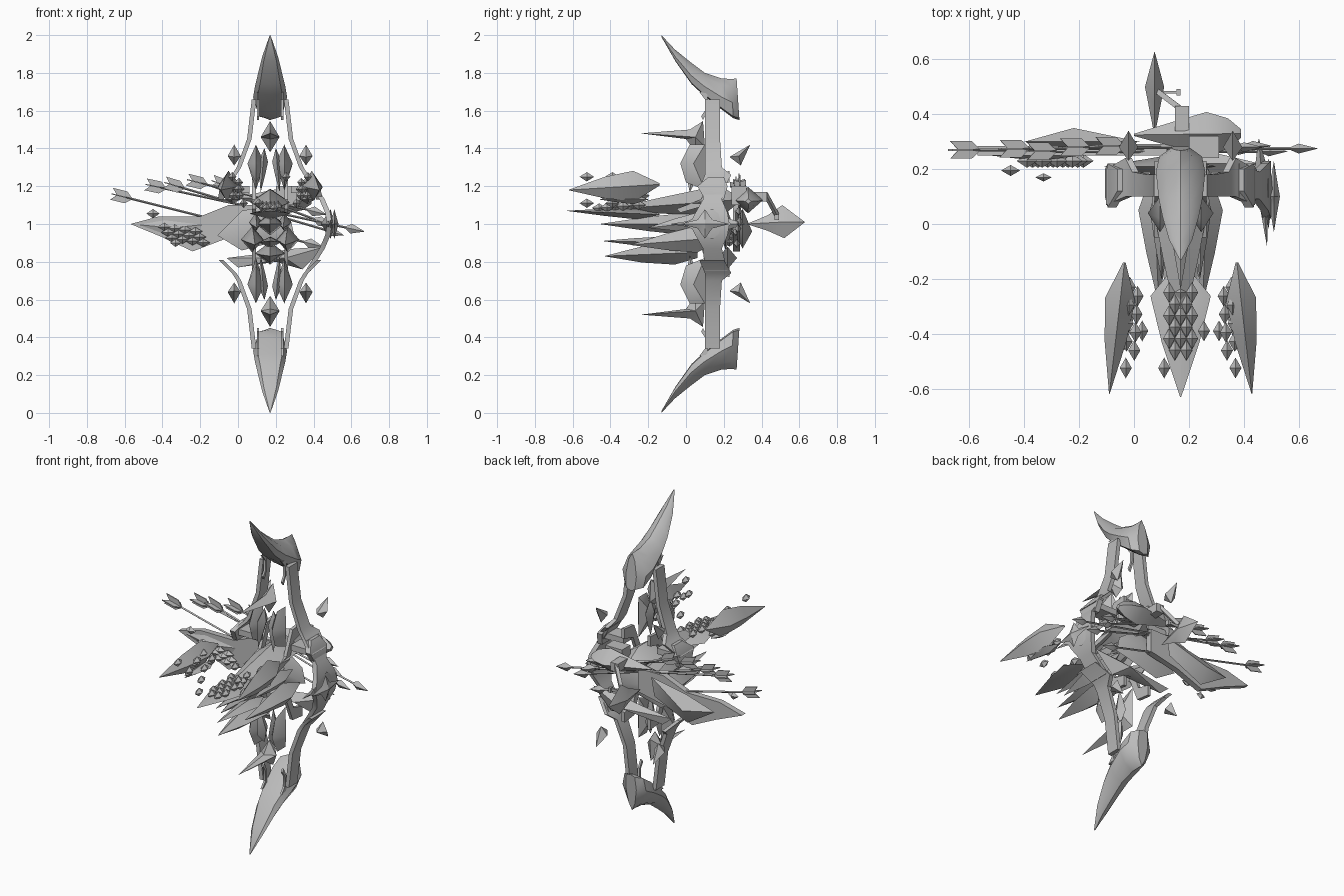
import bpy, bmesh, math
from mathutils import Vector

if "Cube" in bpy.data.objects:
    bpy.data.objects.remove(bpy.data.objects["Cube"])

CX, CZ = 0.17, 1.0          # mirror planes of the frame
grey = bpy.data.materials.new("stone grey")
grey.diffuse_color = (0.5, 0.5, 0.5, 1)
grey.use_nodes = True
grey.node_tree.nodes["Principled BSDF"].inputs["Base Color"].default_value = grey.diffuse_color


def build(name, parts, mirror=""):
    """Make one object from (verts, faces) parts, with optional mirrored copies."""
    flips = [(1, 1)]
    if "x" in mirror:
        flips += [(-1, s) for _, s in flips]
    if "z" in mirror:
        flips += [(s, -1) for s, _ in flips]
    bm = bmesh.new()
    for sx, sz in flips:
        for verts, faces in parts:
            vs = [bm.verts.new((CX + sx * (v[0] - CX), v[1], CZ + sz * (v[2] - CZ))) for v in verts]
            for f in faces:
                bm.faces.new([vs[i] for i in f])
    bmesh.ops.remove_doubles(bm, verts=bm.verts, dist=0.00001)
    bmesh.ops.recalc_face_normals(bm, faces=bm.faces)
    me = bpy.data.meshes.new(name)
    bm.to_mesh(me)
    bm.free()
    me.materials.append(grey)
    for p in me.polygons:
        p.use_smooth = True
    me.set_sharp_from_angle(angle=math.radians(35))
    ob = bpy.data.objects.new(name, me)
    bpy.context.collection.objects.link(ob)
    return ob


def loft(rings):
    """Skin a list of equally sized rings and cap both ends."""
    n = len(rings[0])
    verts = [v for r in rings for v in r]
    faces = [(k * n + i, k * n + (i + 1) % n, (k + 1) * n + (i + 1) % n, (k + 1) * n + i)
             for k in range(len(rings) - 1) for i in range(n)]
    faces += [tuple(range(n)), tuple(range(len(verts) - n, len(verts)))]
    return verts, faces


def blade(a, b, w, h, side=(1, 0, 0), prof=((0, .04), (.3, 1), (.62, .62), (1, .02))):
    """Tapered shard of diamond section from a to b."""
    a, b = Vector(a), Vector(b)
    d = (b - a).normalized()
    s = Vector(side)
    s = (s - d * s.dot(d)).normalized()
    u = d.cross(s)
    return loft([[a.lerp(b, t) + q for q in (s * w * k, u * h * k, -s * w * k, -u * h * k)]
                 for t, k in prof])


def plate(pts, axis, lo, hi):
    """Extrude an outline along x ('x': y,z points) or y ('y': x,z points)."""
    put = (lambda p, c: (c, p[0], p[1])) if axis == "x" else (lambda p, c: (p[0], c, p[1]))
    return loft([[put(p, lo) for p in pts], [put(p, hi) for p in pts]])


def ridged(pts, mid, axis, c, t):
    """Outline with a raised centre on both sides, like a faceted gem plate."""
    put = (lambda p, d: (c + d, p[0], p[1])) if axis == "x" else (lambda p, d: (p[0], c + d, p[1]))
    n = len(pts)
    v = [put(p, 0) for p in pts] + [put(mid, -t), put(mid, t)]
    return v, [(i, (i + 1) % n, n + s) for i in range(n) for s in (0, 1)]


def box(x0, x1, y0, y1, z0, z1):
    return plate([(x0, z0), (x1, z0), (x1, z1), (x0, z1)], "y", y0, y1)


def limb(path, t):
    """Flat strip following (x, z, front y, back y) stations."""
    return loft([[(x - t, y0, z), (x + t, y0, z), (x + t, y1, z), (x - t, y1, z)]
                 for x, z, y0, y1 in path])


def gem(p, rx=.022, ry=.038, rz=.025):
    x, y, z = p
    v = [(x + rx, y, z), (x, y + ry, z), (x - rx, y, z), (x, y - ry, z), (x, y, z + rz), (x, y, z - rz)]
    return v, [f for i in range(4) for f in ((i, (i + 1) % 4, 4), (i, (i + 1) % 4, 5))]


# Curved tip horns: (outer y,z), (inner y,z), half width
rings = []
for (oy, oz), (iy, iz), w in (((-.13, 2.0), (-.13, 1.99), .004), ((-.06, 1.925), (-.055, 1.86), .042),
                              ((.02, 1.86), (.03, 1.74), .066), ((.1, 1.80), (.09, 1.685), .08),
                              ((.19, 1.77), (.19, 1.605), .09), ((.24, 1.768), (.25, 1.56), .078),
                              ((.268, 1.77), (.283, 1.55), .035)):
    rings.append([(CX + w * k, oy + (iy - oy) * t, oz + (iz - oz) * t) for k, t in
                  ((0, 0), (.6, .2), (1, .6), (.8, .95), (0, 1), (-.8, .95), (-1, .6), (-.6, .2))])
build("tip_horn", [loft(rings)], "z")
build("horn_fin", [plate([(.07, 1.70), (.1, 1.66), (.1, 1.6), (.08, 1.57), (.09, 1.55), (.115, 1.6),
                          (.115, 1.69)], "x", .10, .112)], "xz")

# Bow limbs
build("upper_limb", [limb([(.255, 1.66, .10, .18), (.28, 1.45, .10, .18), (.335, 1.3, .10, .19),
                           (.36, 1.26, .10, .24), (.43, 1.19, .07, .2)], .012)], "xz")
build("right_grip_limb", [limb([(.37, 1.25, .1, .22), (.445, 1.13, .09, .19), (.475, 1.06, .05, .22),
                                (.485, 1.0, .02, .23), (.475, .94, .05, .22), (.445, .87, .09, .19),
                                (.37, .75, .1, .22)], .014)])
build("limb_bracket", [plate([(.23, 1.28), (.14, 1.27), (.08, 1.13), (-.05, 1.08), (-.03, 1.06),
                              (.11, 1.1), (.15, 1.2), (.23, 1.22)], "x", .245, .265)], "xz")

# Four-pointed star on the right side
star = [(.1 + r * math.cos(i * math.pi / 4), 1 + .6 * r * math.sin(i * math.pi / 4))
        for i, r in enumerate([.13, .055] * 4)]
build("side_star", [ridged(star, (.1, 1), "x", .51, .022),
                    blade((.455, .31, 1.0), (.485, -.08, 1.0), .025, .04),
                    ridged([(.24, 1), (.14, 1.08), (-.02, 1), (.14, .92)], (.12, 1), "x", .49, .02)])

# Central body and its layered front blades
build("central_body", [blade((CX, .29, 1.13), (CX, -.36, 1.08), .105, .07,
                             prof=((0, .08), (.12, .9), (.32, 1), (.65, .6), (1, .12))),
                       blade((CX, .2, 1.0), (CX, -.45, 1.0), .075, .06)])
build("front_blade", [blade((CX, -.14, 1.05), (CX, -.63, 1.07), .11, .03,
                            prof=((0, .1), (.25, 1), (.6, .62), (1, .02)))])
build("lower_front_blade", [blade((CX, .06, .85), (CX, -.43, .83), .08, .06,
                                  prof=((0, .5), (.25, 1), (.6, .7), (1, .02))),
                            blade((CX, .0, .9), (CX, -.44, .91), .06, .03)])
build("flank_blade", [blade((.27, .2, .93), (.25, -.29, .89), .06, .07),
                      blade((.25, .16, 1.02), (.24, -.2, .98), .035, .05)], "x")
build("outer_front_blade", [blade((.375, -.14, 1.21), (.43, -.62, 1.18), .055, .08,
                                  prof=((0, .08), (.28, 1), (.6, .72), (1, .02))),
                            blade((.365, -.2, 1.13), (.375, -.46, 1.13), .04, .025)], "x")

# Shards along the bow
build("inner_spike", [ridged([(-.24, 1.48), (.02, 1.5), (.09, 1.545), (.1, 1.41), (.05, 1.38), (0, 1.45)],
                             (.05, 1.46), "x", CX, .05)], "z")
build("inner_shard", [ridged([(.1, 1.42), (.02, 1.42), (-.03, 1.32), (.0, 1.22), (.1, 1.18)],
                             (.04, 1.32), "x", .245, .045),
                      blade((.20, .05, 1.40), (.22, .02, 1.17), .025, .05)], "xz")
build("rear_shard", [ridged([(.34, 1.42), (.23, 1.355), (.29, 1.31)], (.28, 1.36), "x", .36, .035)], "xz")
build("cross_mount", [box(.28, .42, .1, .19, 1.165, 1.2),
                      limb([(.385, 1.25, .12, .2), (.42, 1.2, .06, .22), (.43, 1.13, .1, .2)], .016)], "x")

# Left wing, made of overlapping slabs
wing = [(-.57, 1.0), (-.42, 1.04), (-.2, 1.04), (-.05, 1.1), (.12, 1.1), (.12, .96),
        (-.07, .92), (-.24, .855), (-.4, .93)]
build("left_wing", [plate(wing, "y", .25, .285),
                    ridged([(-.4, .98), (-.22, 1.035), (.02, 1.08), (.0, .97), (-.22, .87)],
                           (-.22, .96), "y", .3, .05),
                    ridged([(-.57, 1.0), (-.4, 1.03), (-.15, 1.0), (-.22, .9), (-.4, .94)],
                           (-.35, .98), "y", .255, .025)])
saddle = [(-.11, .94), (.02, 1.07), (.17, 1.1), (.28, 1.02), (.3, .93), (.17, .9), (.02, .86)]
build("saddle", [ridged(saddle, (.12, .99), "y", .21, .04)])
cradle = [(-.06, .82), (.0, .77), (.2, .8), (.34, .76), (.46, .88), (.3, .87), (.1, .84)]
build("lower_cradle", [ridged(cradle, (.25, .82), "y", .22, .05)])

# Quiver hull behind the body
build("quiver_hull", [blade((.39, .33, 1.12), (.0, .325, 1.14), .08, .07, (0, 1, 0),
                            ((0, .2), (.12, .7), (.32, 1), (.65, .55), (1, .05))),
                      box(.2, .31, .24, .32, 1.1, 1.2)])

# Bundle of arrows
arrows = []
for i, (x0, z0, x1, z1) in enumerate(((-.67, 1.16, .45, .88), (-.49, 1.21, .67, .96), (-.39, 1.22, .56, .94),
                                      (-.27, 1.235, .47, 1.05), (-.14, 1.23, .5, .99))):
    y = (.27, .275, .265, .28, .285)[i]
    a, b = Vector((x0, y, z0)), Vector((x1, y, z1))
    d = (b - a).normalized()
    n = Vector((-d.z, 0, d.x))
    arrows.append(blade(a + d * .03, b - d * .05, .006, .006, (0, 1, 0), ((0, 1), (1, 1))))
    arrows.append(blade(b - d * .11, b, .018, .026, (0, 1, 0), ((0, .1), (.35, 1), (1, .02))))
    out = [a + d * s + n * k for s, k in ((.03, 0), (0, .032), (.08, .032), (.115, 0), (.08, -.032), (0, -.032))]
    arrows.append(plate([(p.x, p.z) for p in out], "y", y - .003, y + .003))
    vane = [(p.x, y + k, p.z) for p, k in ((a + d * .03, 0), (a, .032), (a + d * .08, .032), (a + d * .115, 0),
                                           (a + d * .08, -.032), (a, -.032))]
    arrows.append(loft([[Vector(v) + n * .003 for v in vane], [Vector(v) - n * .003 for v in vane]]))
build("arrows", arrows)

# Rear hanging pendant with its arm
pend = [(.32, 1.0), (.43, 1.045), (.51, 1.1), (.63, 1.01), (.52, .925), (.43, .965)]
build("pendant", [ridged(pend, (.5, 1.01), "x", .075, .035)])
build("pendant_arm", [box(.15, .2, .34, .43, 1.12, 1.17),
                      blade((.17, .42, 1.16), (.09, .48, 1.05), .014, .014, prof=((0, 1), (1, 1))),
                      box(.09, .16, .475, .485, 1.03, 1.045), box(.155, .17, .468, .492, 1.02, 1.05)])

# Gem clusters
side_gems = [gem((.355 - .03 * (i % 2) + .002 * i, -.23 - .033 * i, 1.15 + .035 * (i % 3))) for i in range(8)]
build("side_gems", side_gems + [gem((.37, -.525, 1.25)), gem((.31, -.39, 1.11))], "x")
build("front_gems", [gem((CX + (j - (2 - r % 2) / 2) * .042, -.25 - .042 * r, 1.1 - .003 * r))
                     for r in range(6) for j in range(3 - r % 2)] + [gem((.11, -.525, 1.11)), gem((.255, -.39, 1.25))])
build("wing_gems", [gem((-.39 + .055 * i + .02 * j, .23, .985 - .008 * i - .03 * j), .038, .025, .022)
                    for i in range(4) for j in range(3)] +
      [gem((-.45, .195, 1.055), .035, .02, .025), gem((-.33, .17, .9), .03, .015, .022)])
